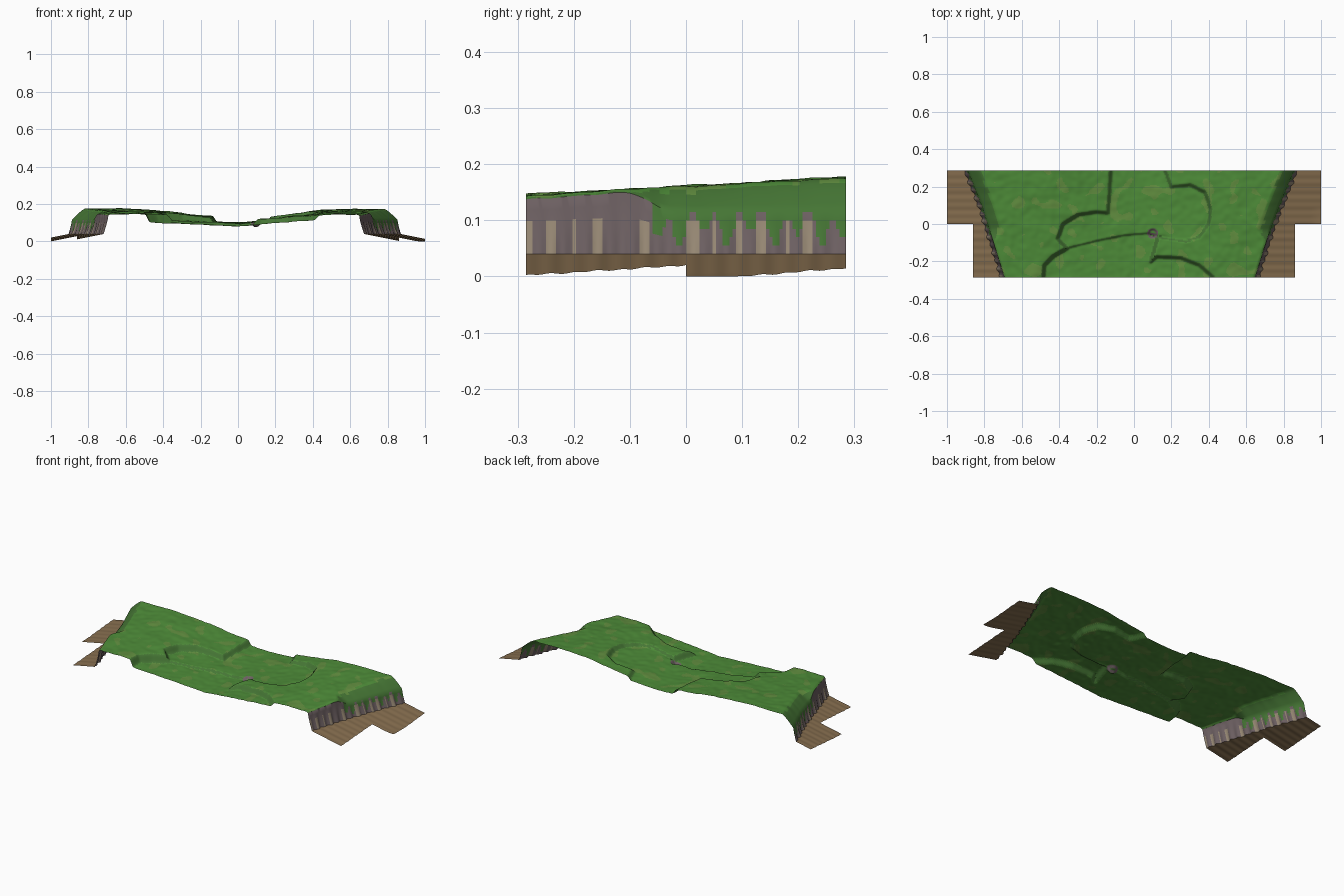
import bpy, bmesh, math
from mathutils import Vector, noise

cube = bpy.data.objects.get("Cube")
if cube:
    bpy.data.objects.remove(cube)

HALF = 0.285
ROWS, COLS = 96, 210      # top grid
SLOPE, CLIFF = 5, 5       # extra columns at each side


def material(name, color):
    m = bpy.data.materials.new(name)
    m.use_nodes = True
    m.diffuse_color = (*color, 1)
    bsdf = m.node_tree.nodes["Principled BSDF"]
    bsdf.inputs["Base Color"].default_value = (*color, 1)
    bsdf.inputs["Roughness"].default_value = 0.9
    return m


GRASS = material("grass", (0.075, 0.26, 0.04))
DRY = material("dry_grass", (0.12, 0.27, 0.05))
DARK = material("shaded_grass", (0.06, 0.18, 0.035))
ROCK = material("rock", (0.15, 0.115, 0.12))
PALE = material("pale_rock", (0.30, 0.24, 0.17))
DIRT = material("dirt", (0.23, 0.15, 0.075))


def smooth(a, b, v):
    t = min(1, max(0, (v - a) / (b - a)))
    return t * t * (3 - 2 * t)


def lerp(a, b, t):
    return a + (b - a) * t


def along(points, v):
    """Piecewise linear value through a few points."""
    if v <= points[0][0]:
        return points[0][1]
    for (a, p), (b, q) in zip(points, points[1:]):
        if v <= b:
            return lerp(p, q, (v - a) / (b - a))
    return points[-1][1]


# Outline of the sunken valley with its rounded bays
VALLEY = [Vector(p) for p in (
    (-.12, .35), (-.14, .06), (-.2, .065), (-.3, .05), (-.38, 0), (-.41, -.08),
    (-.36, -.13), (-.43, -.17), (-.48, -.22), (-.49, -.35), (.47, -.35), (.42, -.28),
    (.35, -.22), (.25, -.18), (.12, -.175), (.09, -.2), (.13, -.07), (.28, -.09),
    (.35, -.07), (.4, 0), (.41, .08), (.38, .17), (.3, .21), (.2, .2), (.14, .35))]
TRAIL = [(-.36, -.13), (-.2, -.09), (-.05, -.06), (.07, -.05), (.28, -.09)]
FOOT = {1: [(-.285, .67), (-.06, .74), (.1, .8), (.285, .875)],
        -1: [(-.285, .715), (-.06, .785), (.1, .835), (.285, .91)]}
HOLLOW = Vector((.1, -.05))


def valley_depth(p):
    """Signed distance to the valley outline, positive inside."""
    inside, best = False, 9
    for a, b in zip(VALLEY, VALLEY[1:] + VALLEY[:1]):
        d = b - a
        t = min(1, max(0, (p - a).dot(d) / d.length_squared))
        best = min(best, (p - a - d * t).length)
        if (a.y > p.y) != (b.y > p.y) and p.x < a.x + d.x * (p.y - a.y) / d.y:
            inside = not inside
    return best if inside else -best


def height(x, y):
    p = Vector((x, y))
    upper = lerp(.125 + .03 * y, .16 + .055 * y, smooth(.1, .55, abs(x)))
    step = y - along(TRAIL, x)
    lower = .08 + abs(x) * (.09 if x > 0 else .05)
    lower += .012 * smooth(-.008, .008, step) + .015 * (y + HALF)
    z = lerp(upper, lower, smooth(-.012, .014, valley_depth(p)))
    z += .005 * noise.noise(Vector((x * 9, y * 9, 1)))
    z += .0025 * noise.noise(Vector((x * 28, y * 28, 4)))
    return z - .014 * (1 - smooth(.014, .028, (p - HOLLOW).length))


def foot_x(side, y):
    return along(FOOT[side], y) + .005 * math.sin(y * 150) + .003 * math.sin(y * 67)


def bank(side, y):
    """Points from the plateau rim down the grassy bank and the cliff."""
    foot = foot_x(side, y)
    low = smooth(-.11, -.02, y)
    lip = along(FOOT[side], y) - .022
    rim = lip - lerp(.012, .07, low)
    top = height(side * rim, y)
    lip_z = lerp(top - .006, .115, low)
    pts = []
    for i in range(1, SLOPE + 1):
        t = i / SLOPE
        pts.append((side * lerp(rim, lip, t), y, lerp(top, lip_z, t ** 1.25)))
    for i in range(1, CLIFF + 1):
        t = i / CLIFF
        pts.append((side * lerp(lip, foot, t ** 1.3), y, lerp(lip_z, .04, t)))
    return rim, pts


def finish(name, bm, mats):
    me = bpy.data.meshes.new(name)
    bm.normal_update()
    bm.to_mesh(me)
    bm.free()
    for m in mats:
        me.materials.append(m)
    ob = bpy.data.objects.new(name, me)
    bpy.context.collection.objects.link(ob)
    for o in bpy.context.selected_objects:
        o.select_set(False)
    ob.select_set(True)
    bpy.context.view_layer.objects.active = ob
    bpy.ops.object.shade_smooth_by_angle(angle=math.radians(50))
    return ob


def sheet(bm, rows, pick):
    """Skin rows of points with quads; pick chooses the material index."""
    vs = [[bm.verts.new(p) for p in row] for row in rows]
    for r0, r1 in zip(vs, vs[1:]):
        for i in range(len(r0) - 1):
            f = bm.faces.new((r0[i], r0[i + 1], r1[i + 1], r1[i]))
            f.material_index = pick(i, f)


# Grass plateau, valley, banks and cliffs as one continuous skin
rows = []
for j in range(ROWS + 1):
    y = lerp(-HALF, HALF, j / ROWS)
    left, left_pts = bank(-1, y)
    right, right_pts = bank(1, y)
    top = []
    for i in range(COLS + 1):
        x = lerp(-left, right, i / COLS)
        top.append((x, y, height(x, y)))
    rows.append(left_pts[::-1] + top + right_pts)
LAST = len(rows[0]) - 1


def ground_material(i, face):
    c = face.calc_center_median()
    if i < CLIFF or i >= LAST - CLIFF:
        # tall streaks of stone with pale ribs at the bottom
        rib = math.sin(c.y * 150) + .6 * math.sin(c.y * 67)
        if c.z > .09 + .025 * rib and c.y > -.06:
            return 2
        return 4 if rib > .5 and c.z < .1 else 3
    face.normal_update()
    if (c.xy - HOLLOW).length < .028 and face.normal.z < .93:
        return 3
    if face.normal.z < .85:
        return 2
    return 1 if noise.noise(Vector((c.x * 14, c.y * 14, 7))) > .28 else 0


bm = bmesh.new()
sheet(bm, rows, ground_material)
finish("grass_plateau", bm, (GRASS, DRY, DARK, ROCK, PALE))


# Dirt shelves: a narrow front half and a wide back half on each side
def shelf(name, side, y0, y1, outer):
    rows = []
    for j in range(ROWS // 2 + 1):
        y = lerp(y0, y1, j / (ROWS // 2))
        foot, row = foot_x(side, y), []
        for i in range(9):
            x = lerp(foot, outer, i / 8)
            row.append((side * x, y, max(0, .04 - .2 * (x - foot))))
        rows.append(row if side > 0 else row[::-1])
    bm = bmesh.new()
    sheet(bm, rows, lambda i, f: 0)
    finish(name, bm, (DIRT,))


for side, label in ((1, "left"), (-1, "right")):
    shelf(label + "_front_shelf", side, -HALF, 0, .86)
    shelf(label + "_back_shelf", side, 0, HALF, 1)
